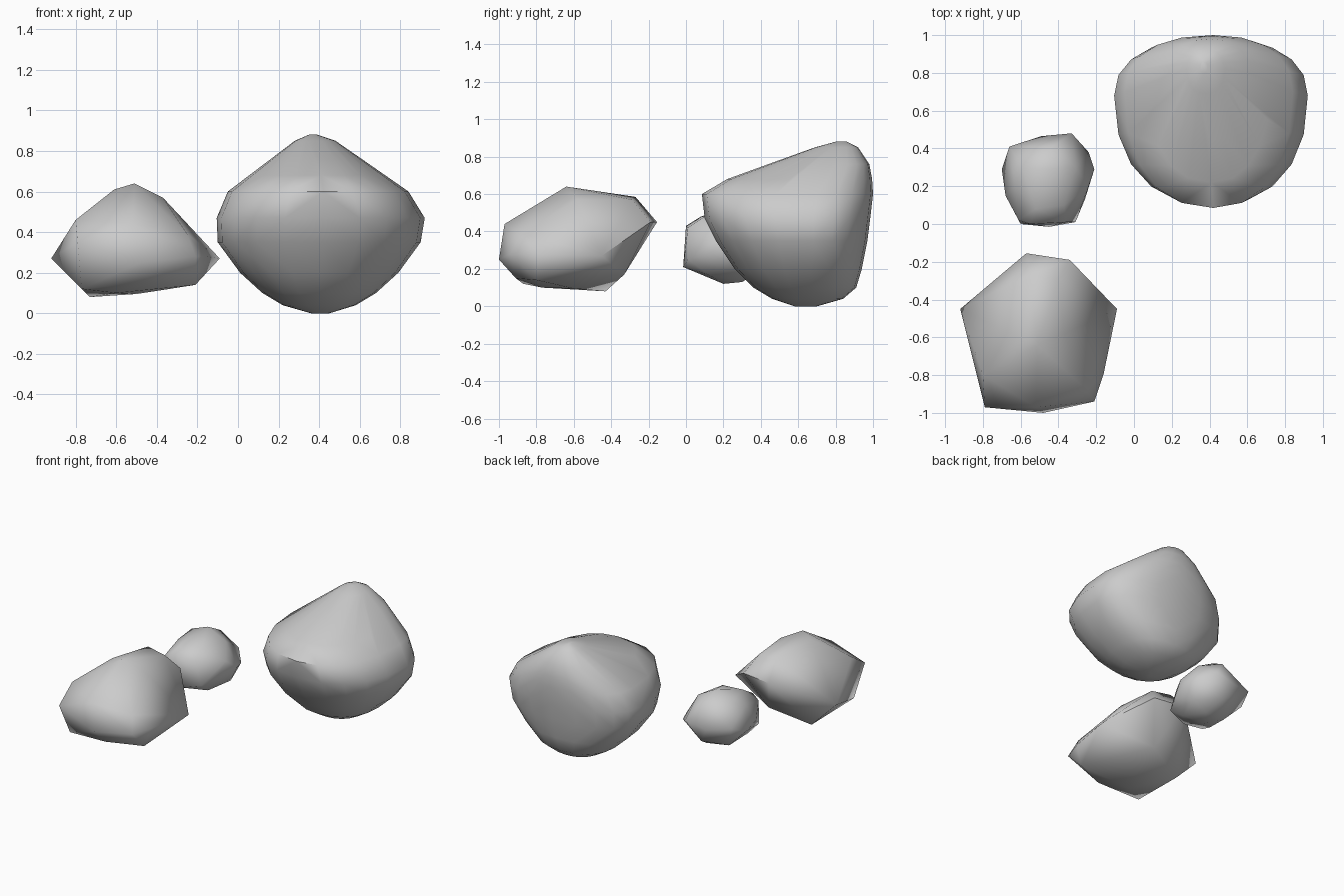
import bpy, bmesh, math


def rock(name, points, angle=60):
    """Smooth shaded boulder wrapped around its corner points."""
    bm = bmesh.new()
    for p in points:
        bm.verts.new(p)
    bmesh.ops.convex_hull(bm, input=bm.verts[:])
    loose = [v for v in bm.verts if not v.link_faces]
    bmesh.ops.delete(bm, geom=loose, context='VERTS')
    bmesh.ops.recalc_face_normals(bm, faces=bm.faces[:])
    me = bpy.data.meshes.new(name)
    bm.to_mesh(me)
    bm.free()
    ob = bpy.data.objects.new(name, me)
    bpy.context.collection.objects.link(ob)
    bpy.ops.object.select_all(action='DESELECT')
    ob.select_set(True)
    bpy.context.view_layer.objects.active = ob
    bpy.ops.object.shade_smooth_by_angle(angle=math.radians(angle))
    return ob


def ring(z, x0, x1, y0, y1, xm, ym, n=20, e=0.88):
    """Lopsided oval outline; xm, ym is where the widest lines cross."""
    pts = []
    for i in range(n):
        a = 2 * math.pi * i / n
        c, s = math.cos(a), math.sin(a)
        c, s = (math.copysign(abs(k) ** e, k) for k in (c, s))
        pts.append((xm + c * (x1 - xm if c > 0 else xm - x0),
                    ym + s * (y1 - ym if s > 0 else ym - y0), z))
    return pts


# Large boulder: stacked outlines, leaning back towards its peak
levels = [
    (0.00, 0.36, 0.45, 0.58, 0.70, 0.40, 0.65),
    (0.04, 0.22, 0.58, 0.46, 0.84, 0.40, 0.66),
    (0.10, 0.12, 0.68, 0.36, 0.91, 0.40, 0.67),
    (0.20, 0.01, 0.79, 0.26, 0.94, 0.41, 0.67),
    (0.35, -0.10, 0.90, 0.16, 0.97, 0.42, 0.68),
    (0.47, -0.105, 0.92, 0.10, 0.985, 0.42, 0.68),
    (0.60, -0.05, 0.84, 0.085, 1.00, 0.42, 0.70),
    (0.68, 0.07, 0.72, 0.22, 0.995, 0.41, 0.74),
    (0.76, 0.18, 0.61, 0.44, 0.98, 0.40, 0.80),
    (0.85, 0.28, 0.48, 0.69, 0.92, 0.38, 0.82),
    (0.88, 0.35, 0.39, 0.80, 0.86, 0.37, 0.83),
]
rock("large_boulder", [p for lv in levels for p in ring(*lv)])

# Medium boulder: angular, five-sided from above
rock("medium_boulder", [
    (-0.92, -0.45, 0.27), (-0.09, -0.45, 0.27),            # side points
    (-0.57, -0.155, 0.45), (-0.34, -0.19, 0.45),           # back edge
    (-0.55, -0.27, 0.585), (-0.40, -0.29, 0.57),
    (-0.51, -0.64, 0.64), (-0.61, -0.60, 0.61), (-0.37, -0.58, 0.57),
    (-0.79, -0.97, 0.35), (-0.80, -0.80, 0.46), (-0.77, -0.87, 0.12),
    (-0.48, -1.00, 0.25), (-0.52, -0.97, 0.44), (-0.25, -0.88, 0.39),
    (-0.21, -0.94, 0.28), (-0.21, -0.80, 0.14), (-0.45, -0.91, 0.15),
    (-0.83, -0.73, 0.30), (-0.16, -0.79, 0.28),
    (-0.73, -0.43, 0.08), (-0.50, -0.60, 0.095), (-0.60, -0.77, 0.10),
    (-0.45, -0.33, 0.17),
])

# Small boulder
rock("small_boulder", [
    (-0.70, 0.29, 0.30), (-0.66, 0.41, 0.35), (-0.49, 0.465, 0.32),
    (-0.33, 0.48, 0.35), (-0.24, 0.38, 0.30), (-0.21, 0.29, 0.31),
    (-0.26, 0.13, 0.28), (-0.31, 0.01, 0.25), (-0.45, -0.015, 0.21),
    (-0.60, 0.00, 0.22), (-0.68, 0.15, 0.32),
    (-0.61, 0.02, 0.40), (-0.55, 0.00, 0.43), (-0.36, 0.01, 0.42),
    (-0.52, 0.08, 0.48), (-0.37, 0.10, 0.48), (-0.45, 0.29, 0.545),
    (-0.59, 0.30, 0.49), (-0.31, 0.30, 0.47), (-0.43, 0.41, 0.48),
    (-0.63, 0.20, 0.44), (-0.24, 0.20, 0.38),
    (-0.45, 0.20, 0.12), (-0.38, 0.30, 0.13), (-0.55, 0.28, 0.15),
    (-0.42, 0.42, 0.20), (-0.27, 0.30, 0.19), (-0.58, 0.10, 0.18),
    (-0.33, 0.12, 0.17),
])
